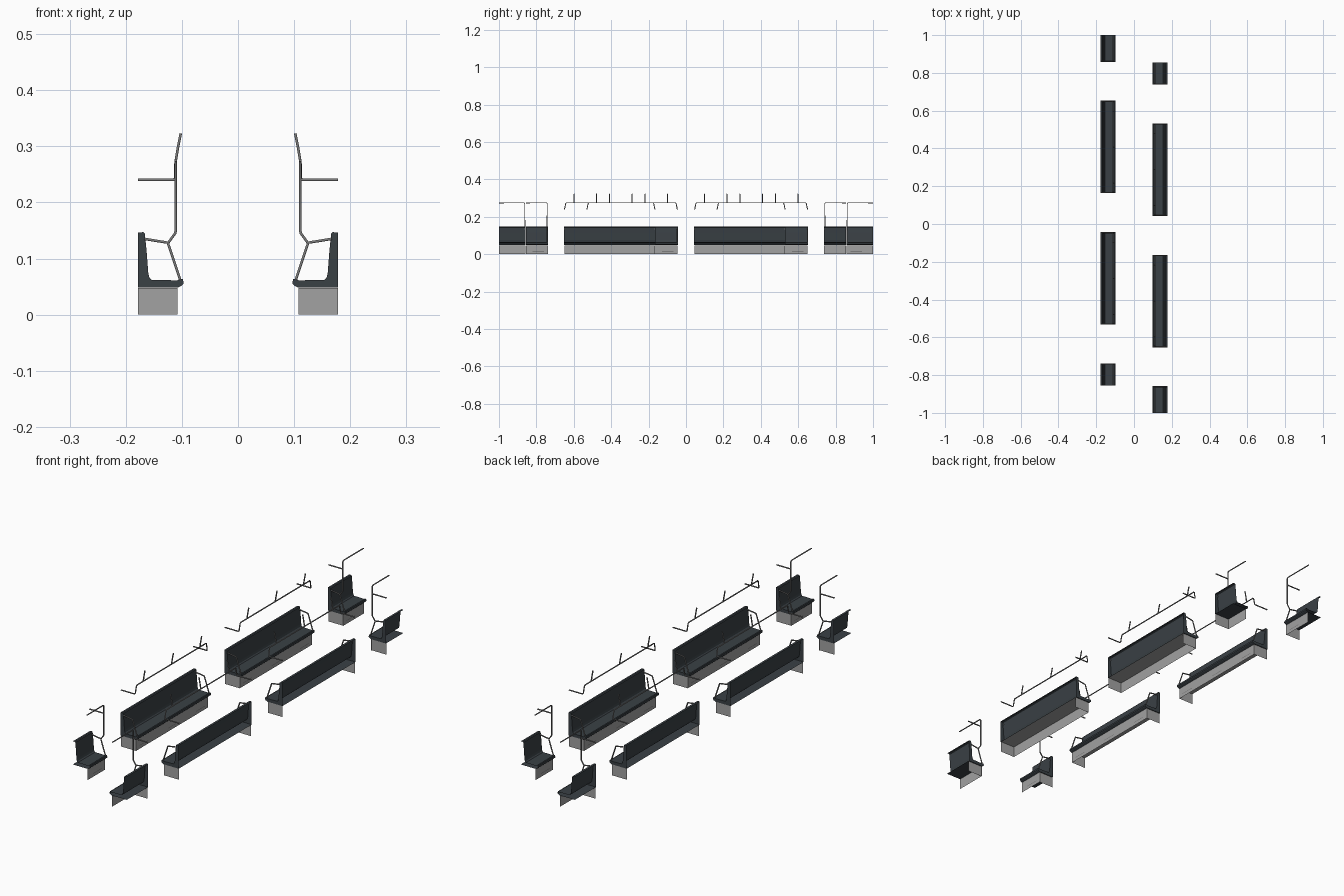
import bpy, bmesh

if "Cube" in bpy.data.objects:
    bpy.data.objects.remove(bpy.data.objects["Cube"])

def mat(name, rgb):
    m = bpy.data.materials.new(name)
    m.diffuse_color = (*rgb, 1)
    m.use_nodes = True
    m.node_tree.nodes["Principled BSDF"].inputs["Base Color"].default_value = m.diffuse_color
    return m

SLATE = mat("slate upholstery", (0.042, 0.052, 0.060))
GREY = mat("grey base panel", (0.36, 0.36, 0.36))
METAL = mat("metal rail", (0.20, 0.20, 0.20))

def finish(bm, name, m):
    me = bpy.data.meshes.new(name)
    bm.to_mesh(me)
    bm.free()
    me.materials.append(m)
    ob = bpy.data.objects.new(name, me)
    bpy.context.collection.objects.link(ob)
    return ob

# Everything is described for the right row; s = -1 turns it half round for the left row
def turn(p, s):
    return (p[0] * s, p[1] * s, p[2])

def tube(name, pts, s, r=0.0026):
    cu = bpy.data.curves.new(name, 'CURVE')
    cu.dimensions = '3D'
    cu.bevel_depth = r
    cu.bevel_resolution = 1
    cu.use_fill_caps = True
    sp = cu.splines.new('POLY')
    sp.points.add(len(pts) - 1)
    for q, p in zip(sp.points, pts):
        q.co = (*turn(p, s), 1)
    tmp = bpy.data.objects.new(name, cu)
    bpy.context.collection.objects.link(tmp)
    dg = bpy.context.evaluated_depsgraph_get()
    me = bpy.data.meshes.new_from_object(tmp.evaluated_get(dg))
    bpy.data.objects.remove(tmp)
    me.materials.clear()
    me.materials.append(METAL)
    for f in me.polygons:
        f.use_smooth = len(f.vertices) == 4
    bpy.context.collection.objects.link(bpy.data.objects.new(name, me))

def quads(name, faces, s, m):
    bm = bmesh.new()
    for f in faces:
        bm.faces.new([bm.verts.new(turn(p, s)) for p in f])
    bmesh.ops.remove_doubles(bm, verts=bm.verts, dist=1e-5)
    bmesh.ops.recalc_face_normals(bm, faces=bm.faces)
    return finish(bm, name, m)

# L-shaped seat and backrest section (x, z)
PROFILE = [(0.178, 0.048), (0.178, 0.146), (0.169, 0.147), (0.166, 0.144),
           (0.163, 0.115), (0.160, 0.075), (0.158, 0.066), (0.154, 0.062),
           (0.108, 0.061), (0.102, 0.064), (0.098, 0.063), (0.097, 0.055),
           (0.100, 0.052), (0.108, 0.048)]

# Hollow shell: the wall side is open, and so is the end at y = open_end
def seat(y0, y1, s, open_end=None):
    bm = bmesh.new()
    f = bm.faces.new([bm.verts.new(turn((x, y0, z), s)) for x, z in PROFILE])
    g = bmesh.ops.extrude_face_region(bm, geom=[f])
    for v in g['geom']:
        if isinstance(v, bmesh.types.BMVert):
            v.co.y += (y1 - y0) * s
    bmesh.ops.recalc_face_normals(bm, faces=bm.faces)
    gone = []
    for f in bm.faces:
        c = f.calc_center_median()
        wall = all(abs(abs(v.co.x) - 0.178) < 1e-4 for v in f.verts)
        end = open_end is not None and abs(c.y * s - open_end) < 1e-4
        if wall or end:
            gone.append(f)
    bmesh.ops.delete(bm, geom=gone, context='FACES')
    finish(bm, "seat_and_back", SLATE)

# Base box, open to the wall and floor, with closed ends only where asked
def base(y0, y1, ends, s, top=False):
    a, b, h = 0.108, 0.178, 0.0475
    faces = [[(a, y0, 0), (a, y1, 0), (a, y1, h), (a, y0, h)]]
    for y in ends:
        faces.append([(a, y, 0), (b, y, 0), (b, y, h), (a, y, h)])
    if top:
        faces.append([(a, y0, h), (a, y1, h), (b, y1, h), (b, y0, h)])
    quads("seat_base", faces, s, GREY)

def vent(yc, s):
    x = 0.1072
    quads("base_vent", [[(x, yc - 0.03, 0.013), (x, yc + 0.03, 0.013),
                         (x, yc + 0.03, 0.016), (x, yc - 0.03, 0.016)]], s, METAL)

def armrest(y, s):
    tube("armrest", [(0.103, y, 0.062), (0.1235, y, 0.123), (0.125, y, 0.128),
                     (0.130, y, 0.129), (0.167, y, 0.135)], s)

# Overhead rail with wall brackets and three upright pegs
def rail(y0, y1, s):
    a, b = y0 + 0.003, y1 - 0.003
    tube("overhead_rail",
         [(0.178, a, 0.24), (0.115, a, 0.24), (0.112, a + 0.001, 0.243),
          (0.111, a + 0.007, 0.272), (0.111, a + 0.011, 0.275),
          (0.111, b - 0.011, 0.275), (0.111, b - 0.007, 0.272),
          (0.112, b - 0.001, 0.243), (0.115, b, 0.24), (0.178, b, 0.24)], s)
    mid = (y0 + y1) / 2
    for d in (-0.19, 0, 0.19):
        tube("rail_peg", [(0.111, mid + d, 0.274), (0.107, mid + d, 0.298),
                          (0.102, mid + d, 0.323)], s)

# Pole rising from the armrest of a short seat, with rail and wall arm
def pole(y, yend, s):
    step = 0.004 if yend > y else -0.004
    tube("grab_pole", [(0.125, y, 0.127), (0.112, y, 0.145), (0.111, y, 0.149),
                       (0.111, y, 0.271), (0.111, y + step, 0.275),
                       (0.111, yend, 0.275)], s)
    tube("wall_arm", [(0.111, y, 0.24), (0.178, y, 0.24)], s)

for s in (1, -1):
    # long benches
    for y0, y1 in ((-0.653, -0.163), (0.043, 0.533)):
        seat(y0, y1, s)
        base(y0 + 0.003, y1 - 0.003, (y0 + 0.003, y1 - 0.003), s, top=True)
        for y in (y0 + 0.004, y1 - 0.004):
            armrest(y, s)
        for d in (-0.19, 0, 0.19):
            vent((y0 + y1) / 2 + d, s)
        rail(y0, y1, s)
    # short end seats: inner end is closed and carries the pole
    for inner, outer in ((-0.858, -1.0), (0.738, 0.855)):
        lo, hi = min(inner, outer), max(inner, outer)
        step = 0.004 if outer > inner else -0.004
        seat(lo, hi, s, open_end=outer)
        base(lo, hi, (inner + step * 0.7,), s)
        armrest(inner + step, s)
        pole(inner + step, outer, s)
        vent(inner + step * 13, s)
